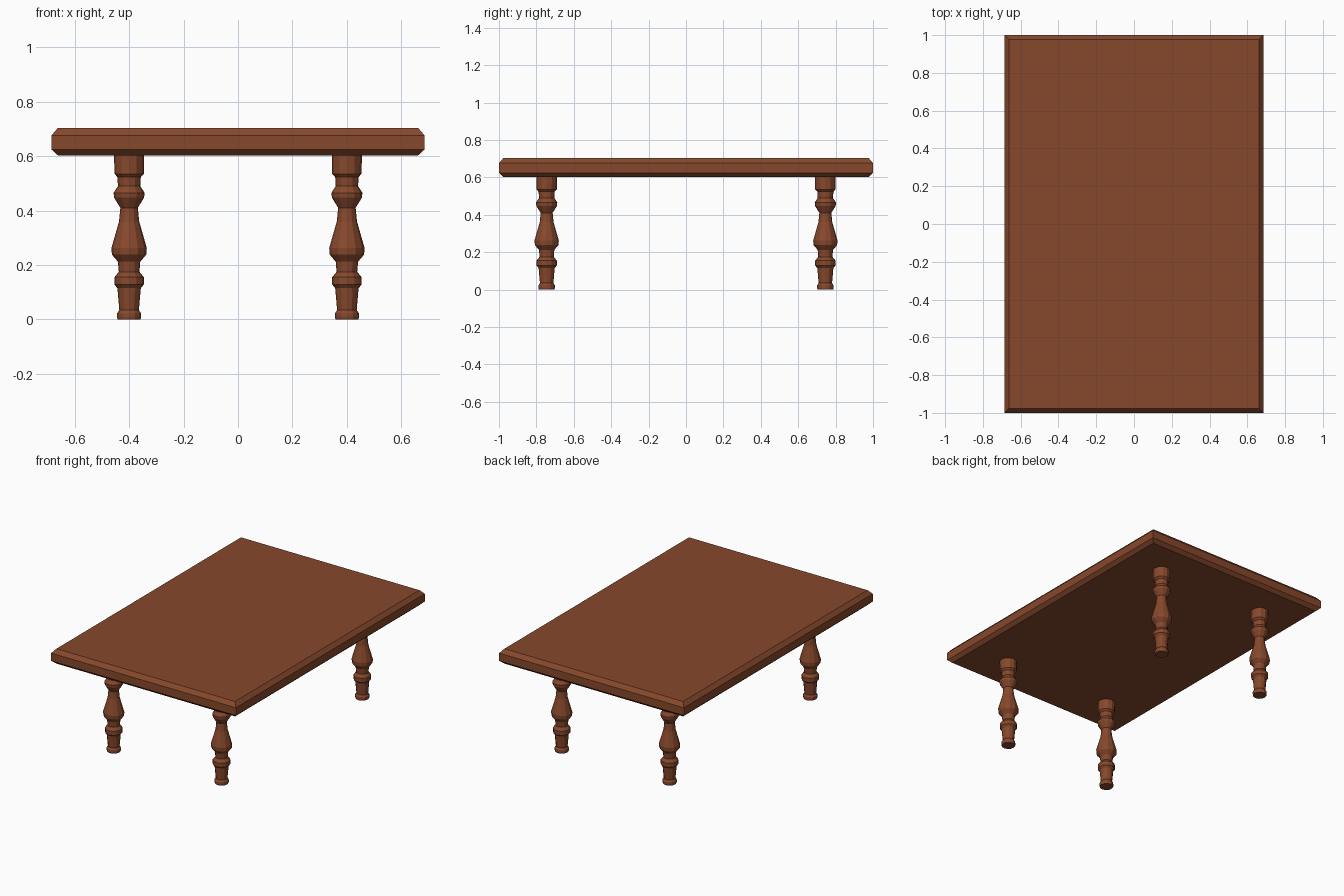
import bpy, bmesh, math

if "Cube" in bpy.data.objects:
    bpy.data.objects.remove(bpy.data.objects["Cube"])

wood = bpy.data.materials.new("brown_wood")
wood.diffuse_color = (0.24, 0.065, 0.025, 1)
wood.use_nodes = True
wood.node_tree.nodes["Principled BSDF"].inputs["Base Color"].default_value = wood.diffuse_color


def loft(name, rings, location=(0, 0, 0)):
    """Join a stack of matching rings with faces and cap both ends."""
    bm = bmesh.new()
    loops = [[bm.verts.new(p) for p in ring] for ring in rings]
    n = len(loops[0])
    for a, b in zip(loops, loops[1:]):
        for i in range(n):
            j = (i + 1) % n
            bm.faces.new((a[i], a[j], b[j], b[i]))
    bm.faces.new(loops[0][::-1])
    bm.faces.new(loops[-1])
    mesh = bpy.data.meshes.new(name)
    bm.to_mesh(mesh)
    bm.free()
    mesh.materials.append(wood)
    obj = bpy.data.objects.new(name, mesh)
    obj.location = location
    bpy.context.collection.objects.link(obj)
    return obj


# Table top: slab with chamfered upper and lower edges
def rectangle(inset, z):
    x, y = 0.685 - inset, 1.0 - inset
    return [(-x, -y, z), (x, -y, z), (x, y, z), (-x, y, z)]


loft("table_top", [rectangle(i, z) for i, z in
                   ((0.023, 0.603), (0, 0.624), (0, 0.676), (0.023, 0.703))])

# Turned legs: (radius, height) profile from foot to top
PROFILE = [(0.042, 0), (0.044, 0.008), (0.044, 0.022), (0.036, 0.035),
           (0.043, 0.115), (0.054, 0.128), (0.054, 0.155), (0.038, 0.175),
           (0.041, 0.212), (0.063, 0.238), (0.065, 0.262), (0.037, 0.36),
           (0.032, 0.41), (0.055, 0.447), (0.057, 0.465), (0.041, 0.49),
           (0.043, 0.523), (0.054, 0.535), (0.055, 0.605)]
SIDES = 12


def circle(r, z):
    return [(r * math.cos(math.tau * k / SIDES), r * math.sin(math.tau * k / SIDES), z)
            for k in range(SIDES)]


for sy, end in ((-1, "front"), (1, "back")):
    for sx, side in ((-1, "left"), (1, "right")):
        loft(f"{end}_{side}_leg", [circle(r, z) for r, z in PROFILE],
             (sx * 0.4, sy * 0.745, 0))
